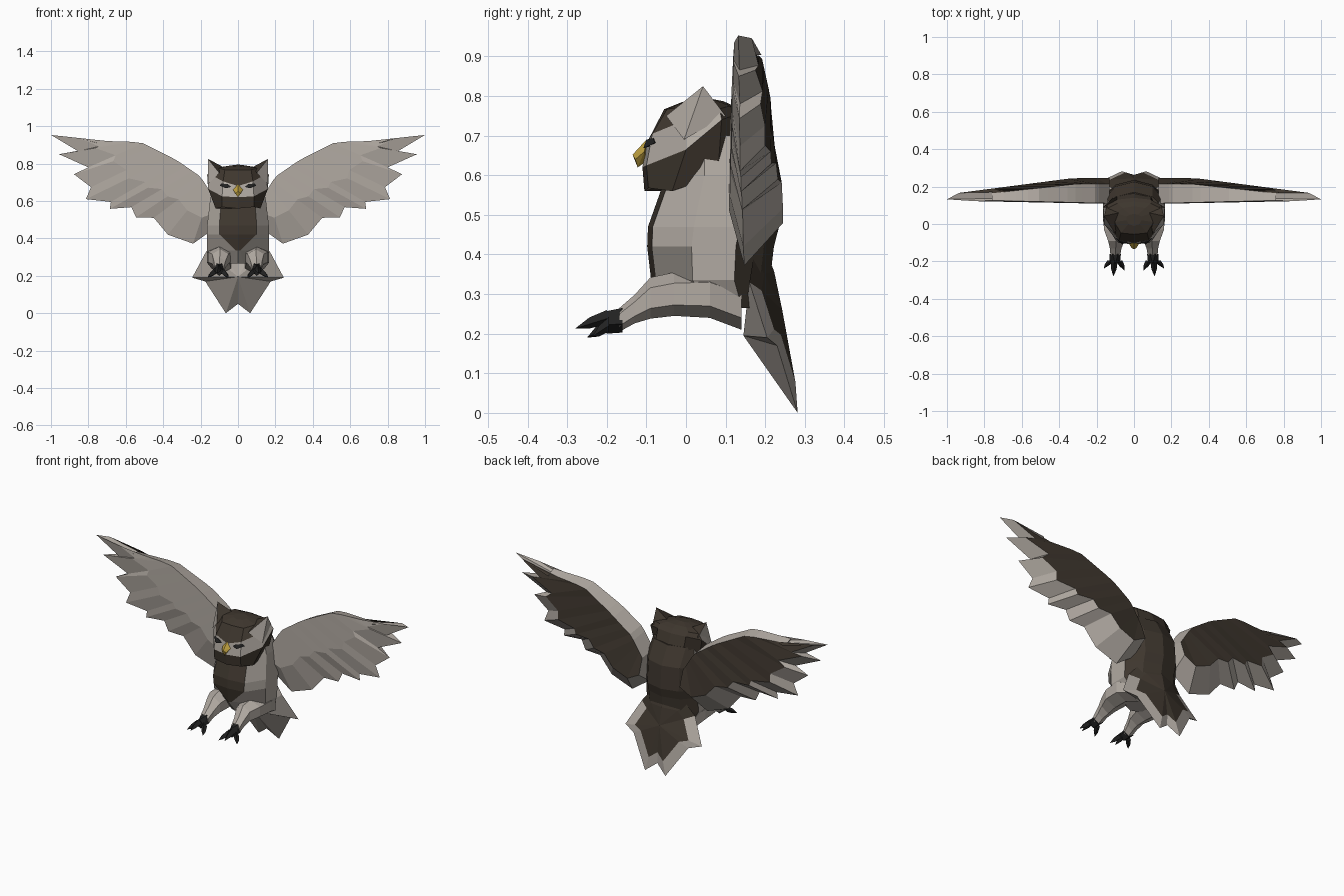
import bpy, bmesh, math
from mathutils import Vector

if "Cube" in bpy.data.objects:
    bpy.data.objects.remove(bpy.data.objects["Cube"])


def material(name, r, g, b):
    m = bpy.data.materials.new(name)
    m.diffuse_color = (r, g, b, 1)
    m.use_nodes = True
    m.node_tree.nodes["Principled BSDF"].inputs["Base Color"].default_value = m.diffuse_color
    return m


LIGHT, DARK, BLACK, YELLOW = range(4)
MATS = [material("pale_feather", .44, .40, .36), material("dark_feather", .048, .037, .027),
        material("black", .016, .016, .016), material("beak_yellow", .50, .34, .05)]


def finish(name, bm):
    bmesh.ops.remove_doubles(bm, verts=bm.verts, dist=1e-4)
    bmesh.ops.recalc_face_normals(bm, faces=bm.faces)
    me = bpy.data.meshes.new(name)
    bm.to_mesh(me)
    bm.free()
    for m in MATS:
        me.materials.append(m)
    ob = bpy.data.objects.new(name, me)
    bpy.context.collection.objects.link(ob)


def build(name, verts, faces):
    """faces: (indices, colour); everything is mirrored over x = 0"""
    bm = bmesh.new()
    for s in (1, -1):
        vs = [bm.verts.new((s * v[0], v[1], v[2])) for v in verts]
        for idx, col in faces:
            bm.faces.new([vs[i] for i in idx[::s]]).material_index = col
    finish(name, bm)


def loft(name, rings, colour, closed=False):
    n = len(rings[0])
    verts = [v for r in rings for v in r]
    faces = []
    for i in range(len(rings) - 1):
        for j in range(n if closed else n - 1):
            k = (j + 1) % n
            faces.append(((i*n + j, i*n + k, i*n + n + k, i*n + n + j), colour(i, j)))
    last = len(rings) - 1
    faces.append((tuple(range(n)), colour(0, 0)))
    faces.append((tuple(range(last * n, last * n + n)), colour(last - 1, 0)))
    build(name, verts, faces)


def hull(name, points, colour, sides=(1, -1)):
    bm = bmesh.new()
    for s in sides:
        vs = [bm.verts.new((s * p[0], p[1], p[2])) for p in points]
        res = bmesh.ops.convex_hull(bm, input=vs)
        junk = [g for g in res["geom_interior"] if isinstance(g, bmesh.types.BMVert)]
        bmesh.ops.delete(bm, geom=junk, context='VERTS')
    for f in bm.faces:
        f.material_index = colour
    finish(name, bm)


# Body: z, front y, back y, bib half width, side half width
rings = []
for z, yf, yb, wb, ws in [(.70, -.02, .17, .08, .13), (.60, -.05, .225, .09, .15),
                          (.47, -.096, .235, .10, .165), (.42, -.098, .222, .098, .165),
                          (.335, -.088, .212, .012, .165), (.265, -.03, .215, .03, .13)]:
    d = yb - yf
    rings.append([(0, yf, z), (wb, yf + .012, z), (ws, yf + .35*d, z),
                  (ws, yf + .7*d, z), (.1, yb - .025, z), (0, yb, z)])
loft("body", rings, lambda i, j: DARK if j >= 3 or (j == 0 and i < 4) else LIGHT)

# Head: chin, cheek, brow and crown half rings
head = [
    [(0, -.105, .56), (.085, -.095, .568), (.12, -.035, .56), (.135, .08, .60), (.09, .16, .66), (0, .18, .66)],
    [(0, -.11, .62), (.085, -.10, .625), (.16, .0, .665), (.165, .09, .74), (.09, .13, .755), (0, .14, .755)],
    [(0, -.10, .68), (.08, -.085, .705), (.145, .0, .74), (.14, .085, .768), (.09, .11, .775), (0, .12, .775)],
    [(0, -.055, .767), (.07, -.048, .767), (.105, .01, .775), (.10, .06, .78), (.06, .085, .785), (0, .095, .787)],
    [(0, -.01, .785), (.03, .0, .787), (.04, .02, .79), (.04, .04, .79), (.02, .05, .792), (0, .055, .795)]]
loft("head", head, lambda i, j: LIGHT if i == 1 and j < 3 else DARK)

# Ear tufts
build("ear_tufts", [(.10, -.05, .75), (.16, -.005, .69), (.145, .10, .75), (.08, .06, .782), (.16, .043, .825)],
      [((0, 1, 4), LIGHT), ((1, 2, 4), LIGHT), ((2, 3, 4), DARK), ((3, 0, 4), DARK), ((3, 2, 1, 0), DARK)])

# Eyes and beak
hull("eyes", [(.035, -.10, .675), (.065, -.108, .668), (.098, -.078, .682), (.09, -.083, .694),
              (.055, -.10, .69), (.065, -.07, .68)], BLACK)
hull("beak", [(0, -.10, .69), (.026, -.105, .66), (-.026, -.105, .66), (0, -.135, .652),
              (.014, -.128, .64), (-.014, -.128, .64), (0, -.122, .62), (0, -.10, .635)], YELLOW, (1,))

# Wings: leading edge sampled against a zigzag of feather tips
lead = [(.13, .62), (.20, .73), (.33, .82), (.52, .915), (.76, .922)]
trail = [(.13, .45), (.24, .372), (.375, .42), (.45, .51), (.545, .513), (.57, .567), (.685, .558),
         (.68, .595), (.813, .61), (.786, .674), (.877, .743), (.80, .78), (.957, .85),
         (.855, .866), (1.0, .953), (.75, .90)]
rings = []
for i, t in enumerate(trail):
    u = i / (len(trail) - 1)
    k = min(int(u * 4), 3)
    a = Vector(lead[k]).lerp(Vector(lead[k + 1]), u * 4 - k)
    t = Vector(t)
    f = a.lerp(t, .5)
    c = a.lerp(t, .6 + .2 * u)
    rings.append([(a.x, .107 + .025 * a.x, a.y),
                  (a.x, .215 - .11 * max(0, a.x - .3), a.y - .015),
                  (c.x, .245 - .13 * max(0, c.x - .33), c.y),
                  (t.x, .152 - .02 * t.x, t.y),
                  (f.x, .105 + .02 * f.x, f.y)])
loft("wings", rings, lambda i, j: DARK if j == 1 else LIGHT, True)

# Tail: dark centre with a pale feather border
rim = [Vector(p) for p in [(0, .205, .40), (.12, .17, .39), (.17, .16, .33), (.245, .205, .19),
                           (.175, .23, .17), (.065, .282, 0), (0, .262, .05)]]
ridge, under = Vector((0, .243, .26)), Vector((0, .145, .195))
inner = [p.lerp(ridge, .3) + Vector((0, .006, 0)) for p in rim]
for p in (inner[0], inner[-1]):
    p.x = 0
n = len(rim)
faces = []
for i in range(n - 1):
    faces += [((i, i + 1, n + i + 1, n + i), DARK if i < 2 else LIGHT),
              ((n + i, n + i + 1, 2*n), DARK), ((i + 1, i, 2*n + 1), LIGHT)]
build("tail", rim + inner + [ridge, under], faces)

# Legs: six-sided tapering tubes
rings = []
for x, y, z, rx, rz in [(.09, .14, .27, .06, .06), (.105, .06, .30, .07, .06), (.10, -.03, .30, .07, .055),
                        (.095, -.09, .29, .05, .052), (.098, -.13, .262, .036, .036), (.10, -.168, .235, .03, .03)]:
    rings.append([(x + rx * math.cos(a), y, z + rz * math.sin(a))
                  for a in [math.tau * k / 6 + math.pi / 6 for k in range(6)]])
loft("legs", rings, lambda i, j: LIGHT, True)

# Feet: a palm and three clawed toes
hull("palms", [(.07, -.16, .225), (.13, -.16, .225), (.085, -.16, .265), (.115, -.16, .265), (.10, -.16, .203),
               (.075, -.205, .222), (.13, -.205, .222), (.10, -.21, .255), (.10, -.20, .20)], BLACK)
for label, base, tip in [("outer", (.125, -.195, .22), (.16, -.238, .192)),
                         ("middle", (.105, -.20, .238), (.11, -.28, .213)),
                         ("inner", (.08, -.195, .22), (.05, -.25, .19))]:
    b, e = Vector(base), Vector(tip)
    m = b.lerp(e, .55)
    pts = [e]
    for p, r in ((b, .018), (m, .014)):
        pts += [p + Vector(o) * r for o in ((1, 0, 0), (-1, 0, 0), (0, 0, 1.2), (0, 0, -.8))]
    hull(label + "_toes", pts, BLACK)
